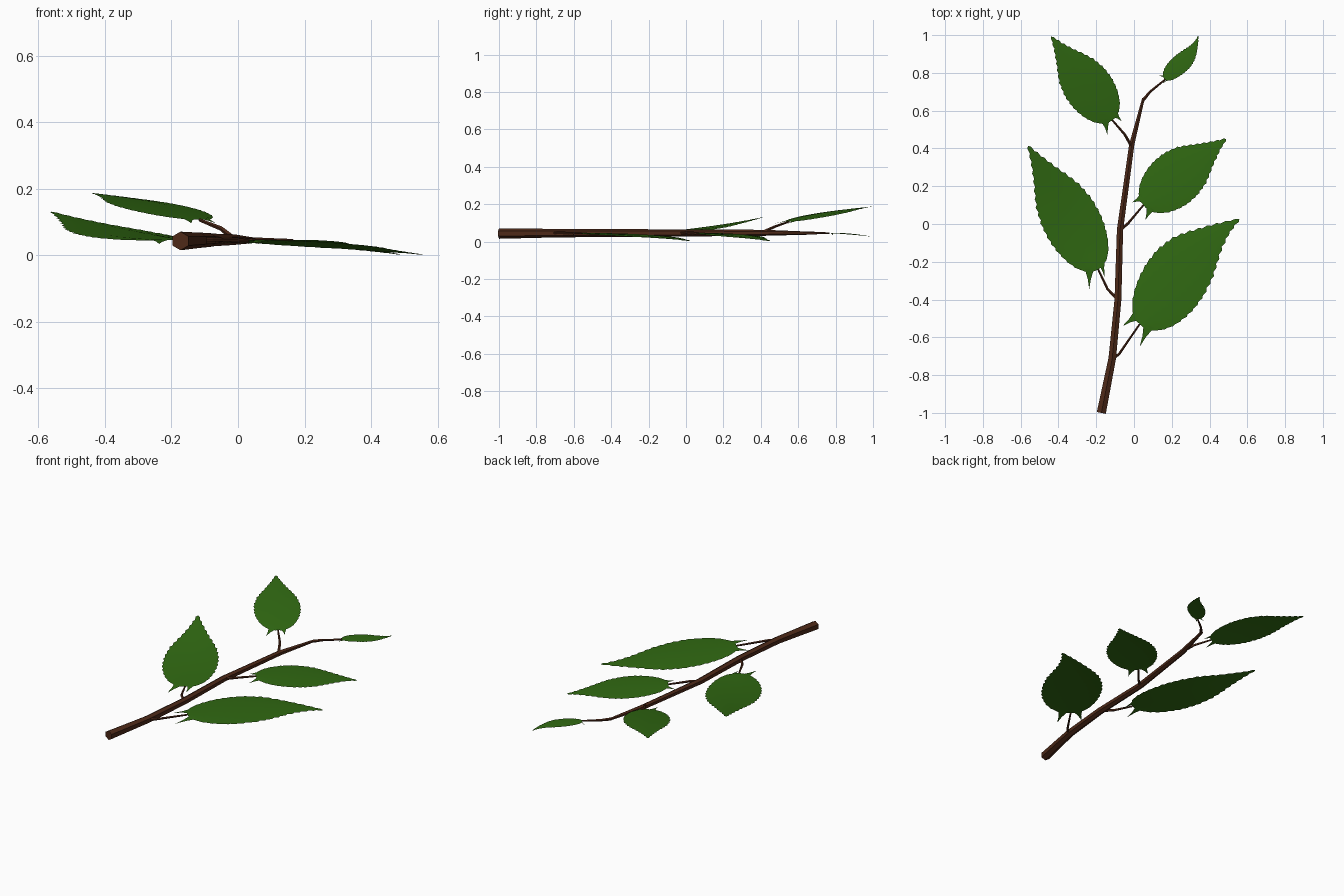
import bpy, bmesh, math
from mathutils import Vector

if "Cube" in bpy.data.objects:
    bpy.data.objects.remove(bpy.data.objects["Cube"])


def material(name, rgb):
    m = bpy.data.materials.new(name)
    m.diffuse_color = (*rgb, 1)
    m.use_nodes = True
    m.node_tree.nodes["Principled BSDF"].inputs["Base Color"].default_value = m.diffuse_color
    return m


BARK = material("brown bark", (0.075, 0.022, 0.009))
GREEN = material("leaf green", (0.030, 0.142, 0.006))


def finish(bm, name, mat, smooth):
    mesh = bpy.data.meshes.new(name)
    bm.to_mesh(mesh)
    bm.free()
    mesh.materials.append(mat)
    for p in mesh.polygons:
        p.use_smooth = smooth
    ob = bpy.data.objects.new(name, mesh)
    bpy.context.collection.objects.link(ob)
    return ob


def tube(name, path, sides):
    """Faceted tube through (x, y, z, radius) points."""
    bm = bmesh.new()
    pts = [Vector(p[:3]) for p in path]
    rings = []
    for i, p in enumerate(pts):
        t = (pts[min(i + 1, len(pts) - 1)] - pts[max(i - 1, 0)]).normalized()
        side = t.cross(Vector((0, 0, 1))).normalized()
        up = side.cross(t)
        r = path[i][3]
        rings.append([bm.verts.new(p + r * (math.sin(a) * side + math.cos(a) * up))
                      for a in (2 * math.pi * k / sides for k in range(sides))])
    for a, b in zip(rings, rings[1:]):
        for k in range(sides):
            j = (k + 1) % sides
            bm.faces.new((a[k], a[j], b[j], b[k]))
    bm.faces.new(rings[0])
    bm.faces.new(rings[-1])
    bmesh.ops.recalc_face_normals(bm, faces=bm.faces)
    return finish(bm, name, BARK, False)


# half width of a leaf along its length, both as a fraction of length
PROFILE = [(0, .03), (.03, .10), (.08, .142), (.15, .18), (.24, .208), (.33, .222),
           (.45, .22), (.58, .19), (.67, .148), (.75, .105), (.88, .045), (1, 0)]


def half_width(t):
    for (a, wa), (b, wb) in zip(PROFILE, PROFILE[1:]):
        if t <= b:
            return wa + (wb - wa) * (t - a) / (b - a)
    return 0


def leaf(name, base, tip, heights, width, bend, spurs, teeth=18):
    """Thin serrated blade; bend curves the midrib sideways."""
    bm = bmesh.new()
    base, tip = Vector(base), Vector(tip)
    length = (tip - base).length
    d = (tip - base) / length
    n = Vector((-d.y, d.x))
    z0, zm, z1 = heights

    def point(t, s):
        xy = base + d * (t * length) + n * (s + bend * length * t * t * (1 - t))
        # quadratic rise through base, middle and tip heights
        z = z0 * (1 - t) * (1 - 2 * t) + zm * 4 * t * (1 - t) + z1 * t * (2 * t - 1)
        return Vector((xy.x, xy.y, z))

    rows = []
    count = teeth * 2
    for i in range(count):
        t = i / count
        w = half_width(t) * width * length
        te = t
        if i % 2 and i > 1:                      # forward pointing tooth
            w += 0.012 * length * (1 - t * 0.5)
            te = t + 0.4 / count
        edge = Vector((0, 0, -0.03 * w))
        rows.append([bm.verts.new(point(te, w) + edge), bm.verts.new(point(t, w * .5)),
                     bm.verts.new(point(t, 0)),
                     bm.verts.new(point(t, -w * .5)), bm.verts.new(point(te, -w) + edge)])
    for a, b in zip(rows, rows[1:]):
        for k in range(4):
            bm.faces.new((a[k], a[k + 1], b[k + 1], b[k]))
    end = bm.verts.new(point(1, 0))
    for k in range(4):
        bm.faces.new((rows[-1][k], rows[-1][k + 1], end))
    # two pointed spurs at the leaf base
    for sgn, sp in zip((1, -1), spurs):
        a, b = point(.05, sgn * .09 * length * width), point(0.02, sgn * .02 * length)
        tipv = Vector((*sp, z0 - 0.012))
        m = (a + b) / 2 * .5 + tipv * .5
        off = (a - b) * .17
        v = [bm.verts.new(q) for q in (a, b, m - off, tipv, m + off)]
        bm.faces.new(v if sgn < 0 else v[::-1])
    bmesh.ops.recalc_face_normals(bm, faces=bm.faces)
    if sum(f.normal.z for f in bm.faces) < 0:
        bmesh.ops.reverse_faces(bm, faces=bm.faces)
    return finish(bm, name, GREEN, True)


# main stem
tube("stem", [(-.173, -1, .043, .028), (-.115, -.71, .045, .023), (-.085, -.4, .046, .021),
              (-.074, -.03, .046, .019), (-.012, .42, .047, .016), (.05, .665, .045, .008)], 6)

# name, stalk start, stalk elbow, leaf base, tip, heights, width, bend, spurs
LEAVES = [
    ("lower_right", (-.11, -.71, .045), (-.08, -.69, .047), (.03, -.53), (.558, .025),
     (.046, .034, .002), 1.0, .37, [(-.06, -.54), (.03, -.65)]),
    ("middle_right", (-.07, -.03, .046), (-.03, .005, .048), (.05, .10), (.488, .45),
     (.046, .034, .002), 1.13, .08, [(-.01, .115), (.06, .02)]),
    ("lower_left", (-.09, -.395, .046), (-.14, -.345, .046), (-.19, -.24), (-.561, .414),
     (.046, .072, .131), .89, -.05, [(-.237, -.345), (-.155, -.285)]),
    ("upper_left", (-.012, .41, .05), (-.05, .475, .08), (-.115, .55), (-.438, .992),
     (.108, .155, .187), 1.04, 0, [(-.14, .47), (-.066, .545)]),
    ("tip", (.048, .655, .045), (.085, .70, .045), (.165, .765), (.34, .996),
     (.046, .042, .026), .76, -.5, [(.135, .785), (.15, .745)]),
]
for name, start, elbow, base, tip, hts, width, bend, spurs in LEAVES:
    leaf(name + "_leaf", base, tip, hts, width, bend, spurs)
    tube(name + "_stalk", [(*start, .009), (*elbow, .007), (*base, hts[0] - .002, .005)], 5)
